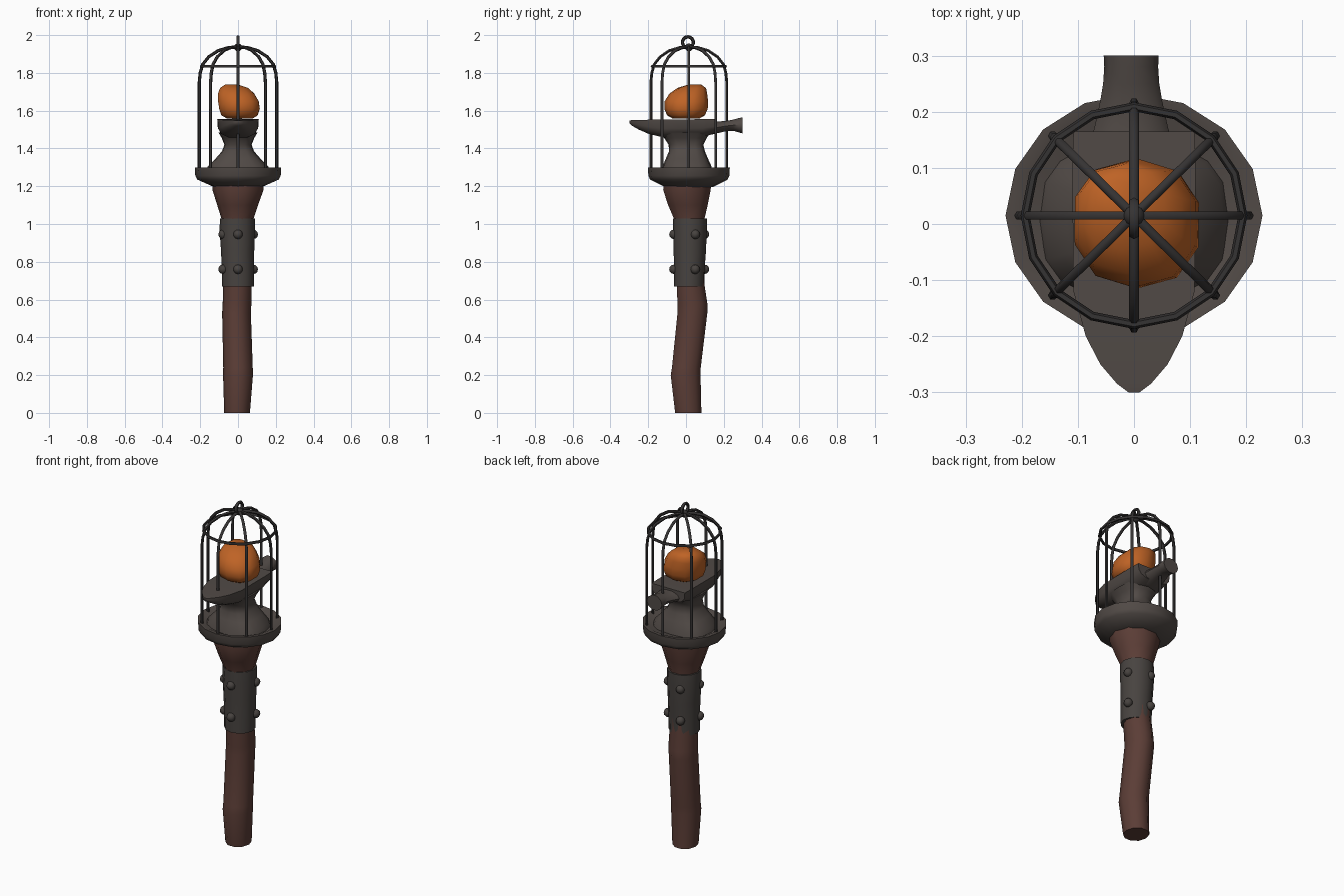
import bpy, bmesh, math
from mathutils import Vector, Matrix

if "Cube" in bpy.data.objects:
    bpy.data.objects.remove(bpy.data.objects["Cube"])


def material(name, rgb):
    m = bpy.data.materials.new(name)
    m.diffuse_color = (*rgb, 1)
    m.use_nodes = True
    m.node_tree.nodes["Principled BSDF"].inputs["Base Color"].default_value = m.diffuse_color
    return m


WOOD = material("reddish wood", (0.105, 0.047, 0.037))
IRON = material("warm iron", (0.082, 0.068, 0.061))
BAND = material("band iron", (0.064, 0.056, 0.051))
DARK = material("dark cage iron", (0.036, 0.033, 0.033))
GLOW = material("ember orange", (0.52, 0.125, 0.019))
CY = 0.015  # cage and dish centre in y


def finish(ob, mat, angle=40):
    ob.data.materials.clear()
    ob.data.materials.append(mat)
    bpy.ops.object.select_all(action='DESELECT')
    ob.select_set(True)
    bpy.context.view_layer.objects.active = ob
    bpy.ops.object.shade_smooth_by_angle(angle=math.radians(angle))
    return ob


def skin(name, rings, mat, angle=40):
    """Bridge equal-length point rings and cap both ends."""
    bm = bmesh.new()
    loops = [[bm.verts.new(p) for p in r] for r in rings]
    n = len(loops[0])
    for a, b in zip(loops, loops[1:]):
        for i in range(n):
            bm.faces.new((a[i], a[(i + 1) % n], b[(i + 1) % n], b[i]))
    bm.faces.new(loops[0][::-1])
    bm.faces.new(loops[-1])
    bmesh.ops.recalc_face_normals(bm, faces=bm.faces[:])
    me = bpy.data.meshes.new(name)
    bm.to_mesh(me)
    bm.free()
    ob = bpy.data.objects.new(name, me)
    bpy.context.collection.objects.link(ob)
    return finish(ob, mat, angle)


def stack(name, rows, n, mat, angle=40, power=1.0, turn=0.0):
    """Rows of (z, centre x, centre y, radius x, radius y); power < 1 squares the rings."""
    def sq(v):
        return math.copysign(abs(v) ** power, v)
    ang = [turn + math.tau * i / n for i in range(n)]
    return skin(name, [[(x + rx * sq(math.cos(a)), y + ry * sq(math.sin(a)), z) for a in ang]
                       for z, x, y, rx, ry in rows], mat, angle)


def tube(name, pts, r, mat):
    cu = bpy.data.curves.new(name, 'CURVE')
    cu.dimensions = '3D'
    cu.bevel_depth, cu.bevel_resolution, cu.use_fill_caps = r, 1, True
    s = cu.splines.new('POLY')
    s.points.add(len(pts) - 1)
    for p, q in zip(s.points, pts):
        p.co = (*q, 1)
    ob = bpy.data.objects.new(name, cu)
    bpy.context.collection.objects.link(ob)
    bpy.ops.object.select_all(action='DESELECT')
    ob.select_set(True)
    bpy.context.view_layer.objects.active = ob
    bpy.ops.object.convert(target='MESH')
    return finish(bpy.context.object, mat, 60)


# Crooked wooden handle
stack("handle", [
    (0.00, -0.005, 0.012, 0.068, 0.073), (0.20, 0.000, -0.002, 0.079, 0.083),
    (0.24, 0.000, 0.002, 0.078, 0.080), (0.53, -0.008, 0.034, 0.076, 0.083),
    (0.58, -0.005, 0.034, 0.076, 0.083), (0.70, -0.003, 0.022, 0.075, 0.076),
    (1.02, -0.003, 0.018, 0.082, 0.082), (1.10, -0.002, 0.010, 0.108, 0.110),
    (1.18, 0.000, 0.005, 0.135, 0.132), (1.25, 0.000, 0.010, 0.135, 0.132)],
    10, WOOD, 50)

# Metal sleeve and rivets
stack("sleeve", [
    (0.67, 0.000, 0.016, 0.084, 0.080), (0.81, -0.001, 0.019, 0.087, 0.083),
    (0.86, -0.002, 0.020, 0.088, 0.086), (0.97, -0.004, 0.021, 0.094, 0.089),
    (1.03, -0.003, 0.021, 0.092, 0.090)], 12, BAND, 50)
for z in (0.76, 0.945):
    for deg in (-90, 20, 112, 203):
        a = math.radians(deg)
        bpy.ops.mesh.primitive_uv_sphere_add(
            segments=8, ring_count=6, radius=0.025,
            location=(0.086 * math.cos(a), 0.02 + 0.084 * math.sin(a), z))
        rivet = bpy.context.object
        rivet.name = "rivet"
        finish(rivet, BAND, 60)

# Shallow dish that carries the cage
stack("dish", [
    (1.195, 0, CY, 0.125, 0.125), (1.235, 0, CY, 0.215, 0.205),
    (1.255, 0, CY, 0.226, 0.214), (1.30, 0, CY, 0.229, 0.217),
    (1.298, 0, CY, 0.205, 0.195), (1.275, 0, CY, 0.16, 0.15)], 16, IRON)

# Anvil foot and waist
stack("anvil_foot", [
    (1.265, 0, 0.005, 0.172, 0.140), (1.305, 0, 0.005, 0.160, 0.130),
    (1.345, 0, 0.005, 0.120, 0.112), (1.385, 0, 0.005, 0.085, 0.095),
    (1.42, 0, 0.000, 0.072, 0.092), (1.455, 0, -0.003, 0.086, 0.112),
    (1.485, 0, -0.004, 0.104, 0.135)], 16, IRON, 45, 0.7)

# Anvil face tapering into the horn: y, half width, bottom z, top z
sections = [(-0.30, 0.010, 1.533, 1.548), (-0.285, 0.030, 1.520, 1.550),
            (-0.25, 0.060, 1.500, 1.551), (-0.20, 0.086, 1.478, 1.552),
            (-0.12, 0.108, 1.458, 1.553), (0.09, 0.110, 1.460, 1.555),
            (0.165, 0.108, 1.485, 1.555)]
shape = [(-1, 1), (1, 1), (0.97, 0.5), (0.82, 0.2), (0.45, 0), (-0.45, 0), (-0.82, 0.2), (-0.97, 0.5)]
skin("anvil_face", [[(w * u, y, b + (t - b) * v) for u, v in shape]
                    for y, w, b, t in sections], IRON, 45)

# Round flared heel behind the anvil: y, radius x, radius z, centre z
heel = [(0.13, 0.080, 0.040, 1.510), (0.17, 0.066, 0.032, 1.512), (0.22, 0.055, 0.028, 1.520),
        (0.25, 0.050, 0.031, 1.523), (0.28, 0.048, 0.040, 1.523), (0.30, 0.049, 0.045, 1.522)]
skin("anvil_heel", [[(-0.005 + rx * math.cos(math.tau * i / 10), y, z + rz * math.sin(math.tau * i / 10))
                     for i in range(10)] for y, rx, rz, z in heel], IRON, 45)

# Lumpy ember resting on the anvil, its top leaning back and left
stack("ember", [
    (1.558, 0.010, 0.000, 0.070, 0.070), (1.575, 0.008, 0.000, 0.100, 0.100),
    (1.61, 0.008, 0.000, 0.112, 0.115), (1.65, 0.002, 0.002, 0.112, 0.115),
    (1.69, -0.010, 0.012, 0.100, 0.100), (1.72, -0.020, 0.030, 0.078, 0.076),
    (1.738, -0.035, 0.045, 0.035, 0.035)], 10, GLOW, 50, 0.9, 0.3)

# Domed cage bars
arch = [(0.205, 1.27), (0.205, 1.75), (0.200, 1.80), (0.187, 1.845),
        (0.155, 1.885), (0.105, 1.918), (0.05, 1.934), (0.0, 1.938)]
for k in range(8):
    c, s = math.cos(k * math.pi / 4), math.sin(k * math.pi / 4)
    tube("cage_bar", [(r * c, CY + 0.98 * r * s, z) for r, z in arch], 0.0085, DARK)

# Hoop round the dome and hanging ring on top
bpy.ops.mesh.primitive_torus_add(major_segments=16, minor_segments=6, major_radius=0.194,
                                 minor_radius=0.008, location=(0, CY, 1.835))
bpy.context.object.name = "cage_hoop"
finish(bpy.context.object, DARK, 60)
bpy.ops.mesh.primitive_torus_add(major_segments=14, minor_segments=6, major_radius=0.029,
                                 minor_radius=0.009, location=(0, 0.01, 1.962),
                                 rotation=(0, math.pi / 2, 0))
bpy.context.object.name = "hanging_ring"
finish(bpy.context.object, DARK, 60)
bpy.ops.mesh.primitive_uv_sphere_add(segments=8, ring_count=6, radius=0.021, location=(0, CY, 1.935))
bpy.context.object.name = "cage_knob"
finish(bpy.context.object, DARK, 60)
